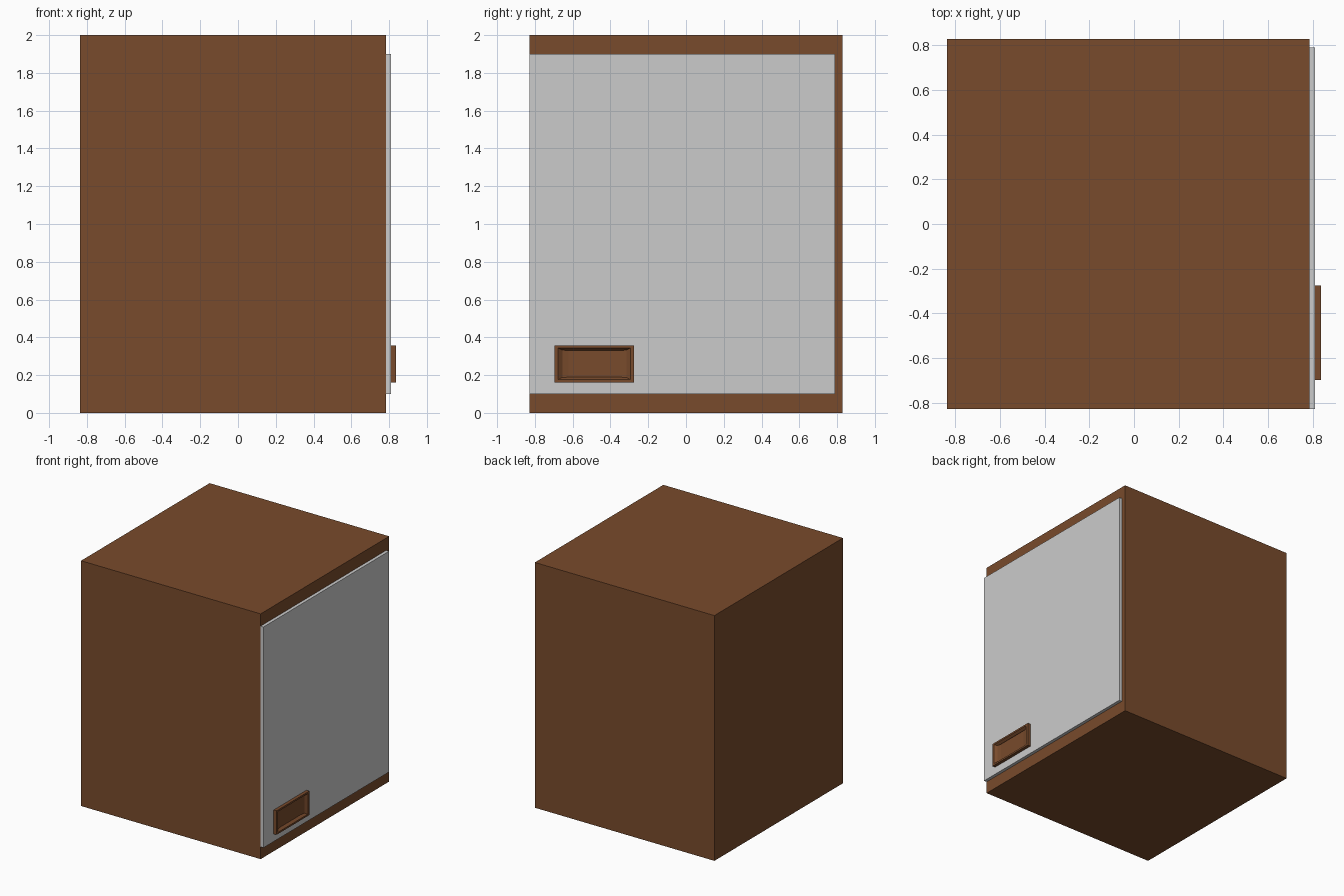
import bpy, bmesh

if "Cube" in bpy.data.objects:
    bpy.data.objects.remove(bpy.data.objects["Cube"])

brown = bpy.data.materials.new("brown_wood")
brown.diffuse_color = (0.19, 0.07, 0.025, 1)
brown.use_nodes = True
brown.node_tree.nodes["Principled BSDF"].inputs["Base Color"].default_value = brown.diffuse_color


def finish(name, bm, mat=None):
    bmesh.ops.recalc_face_normals(bm, faces=bm.faces)
    mesh = bpy.data.meshes.new(name)
    bm.to_mesh(mesh)
    bm.free()
    if mat:
        mesh.materials.append(mat)
    obj = bpy.data.objects.new(name, mesh)
    bpy.context.collection.objects.link(obj)
    return obj


def box(name, lo, hi, mat=None):
    bm = bmesh.new()
    bmesh.ops.create_cube(bm, size=1)
    for v in bm.verts:
        v.co = [(lo[i] + hi[i]) / 2 + v.co[i] * (hi[i] - lo[i]) for i in range(3)]
    return finish(name, bm, mat)


def recessed_pull(name, y0, y1, z0, z1, loops, mat):
    """Nested rectangles (inset y, inset z, x) bridged into a dished panel."""
    bm = bmesh.new()
    rings = []
    for iy, iz, x in loops:
        corners = [(y0 + iy, z0 + iz), (y1 - iy, z0 + iz),
                   (y1 - iy, z1 - iz), (y0 + iy, z1 - iz)]
        rings.append([bm.verts.new((x, y, z)) for y, z in corners])
    for a, b in zip(rings, rings[1:]):
        for i in range(4):
            j = (i + 1) % 4
            bm.faces.new((a[i], a[j], b[j], b[i]))
    bm.faces.new(rings[0])
    bm.faces.new(rings[-1])
    return finish(name, bm, mat)


# Cabinet carcass
box("cabinet_body", (-0.836, -0.828, 0), (0.784, 0.828, 2), brown)

# Sliding door panel
box("door_panel", (0.784, -0.828, 0.1), (0.81, 0.79, 1.9))

# Dished door pull
recessed_pull("door_pull", -0.697, -0.274, 0.162, 0.358,
              [(0, 0, 0.81), (0, 0, 0.836), (0.02, 0.014, 0.836),
               (0.042, 0.026, 0.819), (0.075, 0.027, 0.814)], brown)
